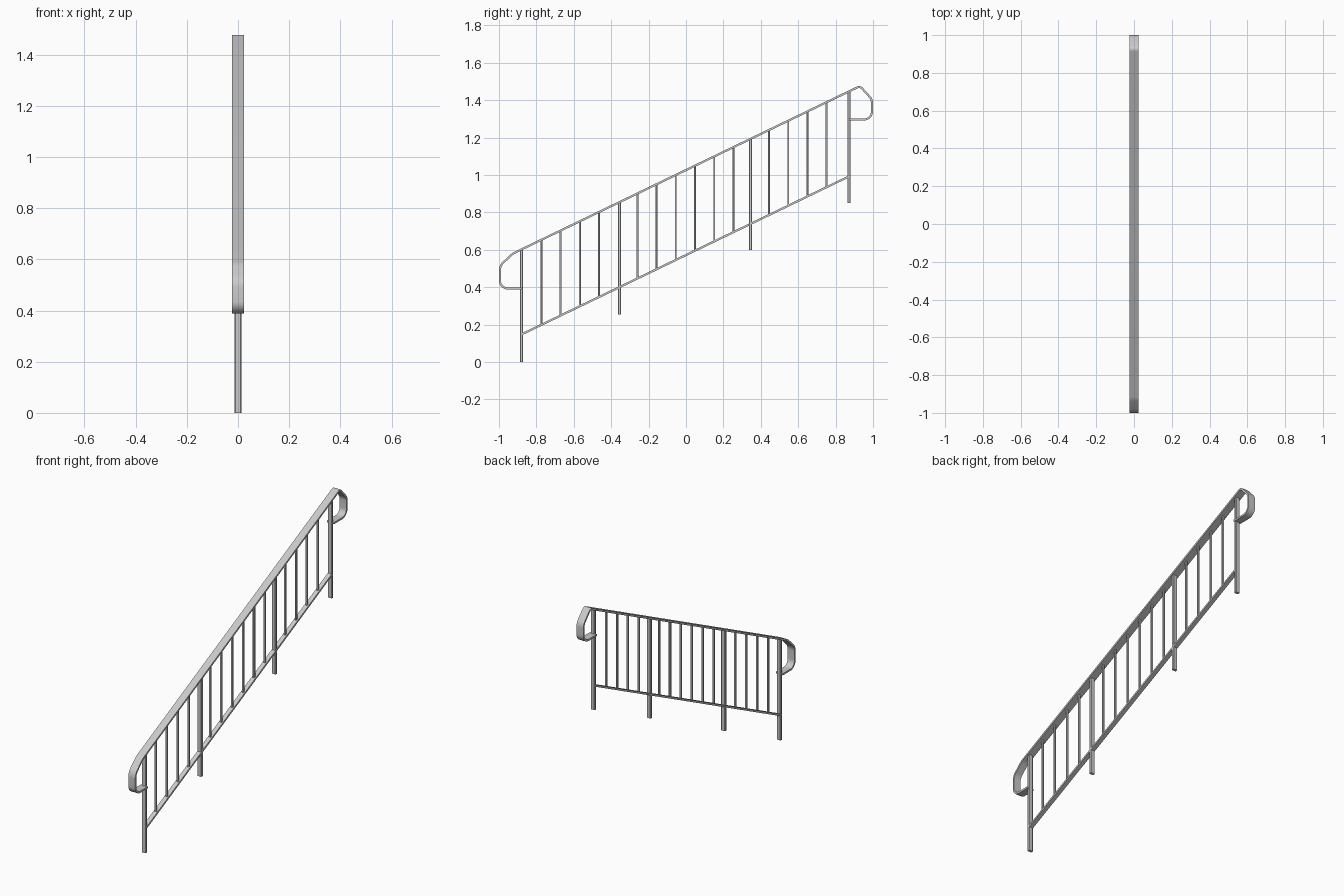
import bpy, bmesh, math
from mathutils import Vector

if "Cube" in bpy.data.objects:
    bpy.data.objects.remove(bpy.data.objects["Cube"])

SLOPE = 0.4825


def top_z(y):
    return 1.0265 + SLOPE * y


def low_z(y):
    return 0.572 + SLOPE * y


def finish(bm, name):
    bmesh.ops.recalc_face_normals(bm, faces=bm.faces)
    me = bpy.data.meshes.new(name)
    bm.to_mesh(me)
    bm.free()
    ob = bpy.data.objects.new(name, me)
    bpy.context.collection.objects.link(ob)
    return ob


def upright(name, y, wx, wy, bottom, top, chamfer):
    """Vertical chamfered bar; bottom and top are functions of y."""
    a, b, c = wx / 2, wy / 2, chamfer
    prof = [(a, b - c), (a - c, b), (c - a, b), (-a, b - c),
            (-a, c - b), (c - a, -b), (a - c, -b), (a, c - b)]
    bm = bmesh.new()
    lo = [bm.verts.new((px, y + py, bottom(y + py))) for px, py in prof]
    hi = [bm.verts.new((px, y + py, top(y + py))) for px, py in prof]
    bm.faces.new(lo)
    bm.faces.new(hi)
    for i in range(8):
        j = (i + 1) % 8
        bm.faces.new((lo[i], lo[j], hi[j], hi[i]))
    return finish(bm, name)


def fillet(corners, steps=7):
    """Round the corners (y, z, radius) of an open path with arcs."""
    out = []
    for i, (y, z, r) in enumerate(corners):
        p = Vector((y, z))
        if r == 0:
            out.append(p)
            continue
        u = (Vector(corners[i - 1][:2]) - p).normalized()
        v = (Vector(corners[i + 1][:2]) - p).normalized()
        half = u.angle(v) / 2
        t = r / math.tan(half)
        centre = p + (u + v).normalized() * (r / math.sin(half))
        a, b = p + u * t - centre, p + v * t - centre
        for k in range(steps + 1):
            d = a.lerp(b, k / steps).normalized()
            out.append(centre + d * r)
    return out


def strip(name, path, width, thick):
    """Flat bar swept along a path in the y-z plane."""
    bm = bmesh.new()
    rings = []
    for i, p in enumerate(path):
        d0 = (p - path[max(i - 1, 0)]).normalized()
        d1 = (path[min(i + 1, len(path) - 1)] - p).normalized()
        d = (d0 + d1).normalized()
        n = Vector((-d.y, d.x)) * thick / 2
        rings.append([bm.verts.new((x * width / 2, *(p + n * s)))
                      for x, s in ((-1, -1), (1, -1), (1, 1), (-1, 1))])
    for r, q in zip(rings, rings[1:]):
        for i in range(4):
            j = (i + 1) % 4
            bm.faces.new((r[i], r[j], q[j], q[i]))
    bm.faces.new(rings[0])
    bm.faces.new(rings[-1])
    ob = finish(bm, name)
    bpy.context.view_layer.objects.active = ob
    ob.select_set(True)
    bpy.ops.object.shade_smooth_by_angle(angle=math.radians(30))
    ob.select_set(False)
    return ob


# Handrail with a return loop at each end
strip("handrail", fillet([
    (-0.88, 0.393, 0), (-0.995, 0.393, 0.042), (-0.995, 0.515, 0.06),
    (-0.925, top_z(-0.925), 0.09), (0.93, top_z(0.93), 0.02),
    (0.994, 1.405, 0.05), (0.994, 1.297, 0.042), (0.872, 1.297, 0)]),
    0.045, 0.011)

# Bottom rail between the end posts
strip("bottom_rail", [Vector((y, low_z(y))) for y in (-0.875, 0.868)], 0.026, 0.011)

# Posts, each standing on its own step
posts = [(-0.88, 0.0), (-0.356, 0.255), (0.344, 0.598), (0.872, 0.85)]
for i, (y, z) in enumerate(posts):
    upright(f"post_{i + 1}", y, 0.027, 0.017, lambda _, z=z: z, top_z, 0.003)

# Balusters between the posts
n = 0
for first, count in ((-0.773, 4), (-0.26, 6), (0.444, 4)):
    for k in range(count):
        n += 1
        upright(f"baluster_{n}", first + k * 0.1027, 0.012, 0.010, low_z, top_z, 0.0015)
